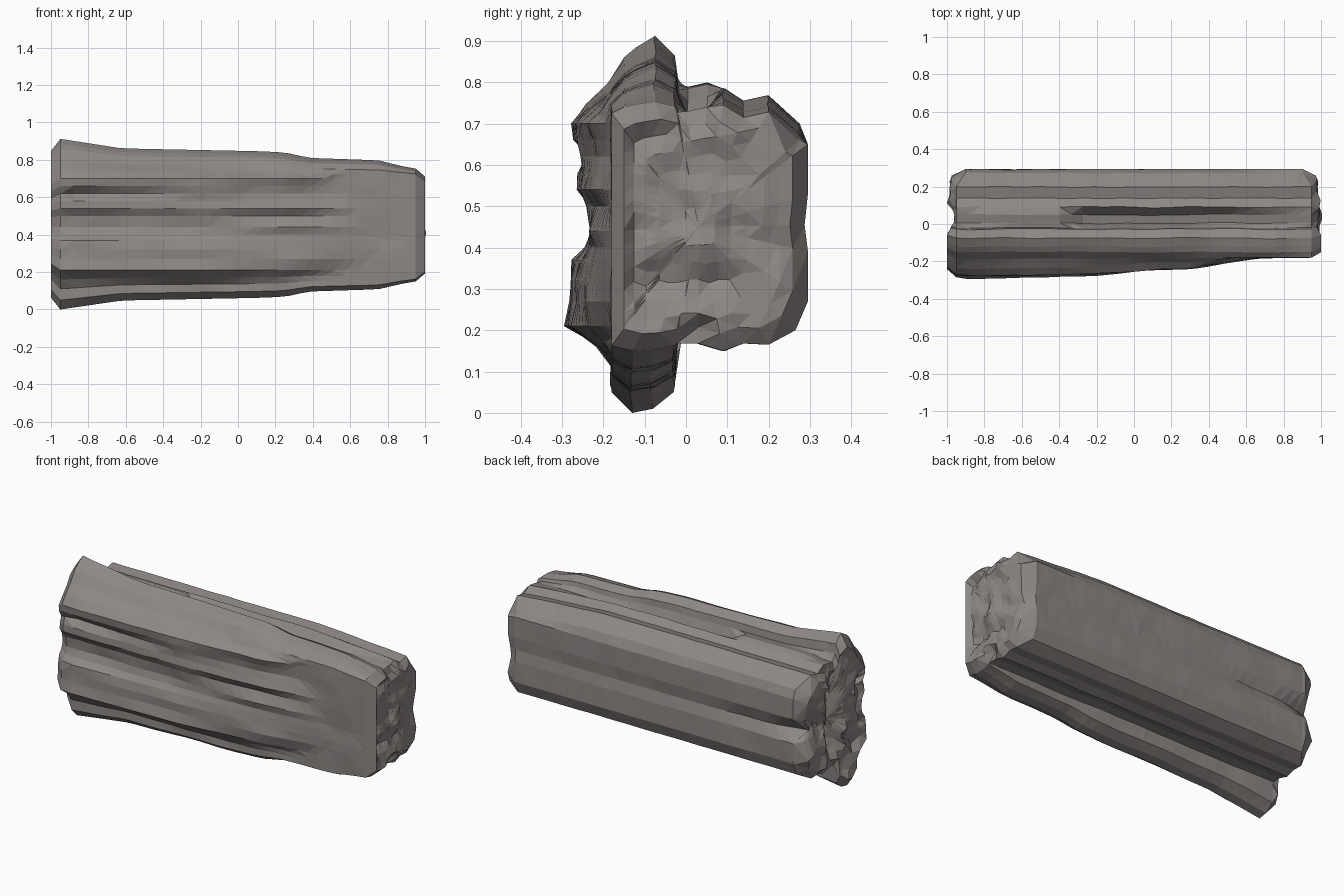
import bpy
import bmesh
from mathutils import Vector, noise

if "Cube" in bpy.data.objects:
    bpy.data.objects.remove(bpy.data.objects["Cube"])


def ramp(x, keys):
    """Piecewise linear value at x."""
    if x <= keys[0][0]:
        return keys[0][1]
    for (a, va), (b, vb) in zip(keys, keys[1:]):
        if x <= b:
            return va + (vb - va) * (x - a) / (b - a)
    return keys[-1][1]


# Front face ridges: height, depth at left, middle and right, x where it fades out
RIDGES = [
    (.11, -.18, -.18, -.18, .80),
    (.16, -.21, -.225, -.19, .50),
    (.21, -.295, -.275, -.225, .56),
    (.27, -.285, -.265, -.24, .70),
    (.32, -.28, -.27, -.23, .75),
    (.37, -.28, -.25, -.225, .74),
    (.40, -.245, -.235, -.22, .70),
    (.44, -.225, -.23, -.235, .68),
    (.50, -.23, -.24, -.205, .60),
    (.54, -.265, -.255, -.235, .64),
    (.58, -.265, -.25, -.22, .60),
    (.62, -.23, -.255, -.205, .50),
    (.66, -.27, -.262, -.215, .50),
    (.70, -.275, -.265, -.235, .52),
    (.75, -.24, -.225, -.20, .60),
    (.80, -.19, -.185, -.18, .80),
]
# Rest of the cross-section, from the front slab's crest round the back
CREST = [(-.15, .86), (-.12, .885), (-.075, .912), (-.027, .865), (-.02, .81)]
SHOULDER = [(.09, .785), (.14, .755), (.20, .768), (.275, .70),
            (.295, .65), (.295, .53)]
FOOT = [(.295, .39), (.295, .27), (.265, .20), (.20, .165), (.14, .168),
        (.09, .15), (.03, .168), (-.022, .168)]
KEEL = [(-.03, .05), (-.08, .01), (-.13, .0), (-.18, .05)]
# How far crest and keel stand out along the length
FLARE = [(-.95, 1), (-.62, .76), (.1, .69), (.25, .66), (.38, .52),
         (.75, .46), (.87, .32), (.95, .25)]
# Floor of the trough between the slabs, and depth of the seam along the back
TROUGH = [(-.9, .77), (-.8, .79), (-.38, .785), (-.28, .72), (.3, .715), (.8, .73)]
SEAM = [(-.95, .22), (-.75, .265), (-.3, .28), (.9, .287)]
# Drop of the rear shoulder towards the right end
DROOP = [(.4, 0), (.85, .03), (.95, .04)]


def section(x):
    """Cross-section as (y, z) points at a place along the length."""
    flare = ramp(x, FLARE)

    def squash(z):
        if z > .7:
            return .7 + (z - .7) * flare
        return .2 - (.2 - z) * flare if z < .2 else z

    pts = []
    for z, left, mid, right, end in RIDGES:
        # grooves start just inside the left rim
        y = ramp(x, [(-.95, (left + mid) / 2), (-.89, left), (-.2, mid),
                     (.3, right), (end, -.18)])
        pts.append((y, squash(z)))
    pts += [(y, squash(z)) for y, z in CREST]
    floor = ramp(x, TROUGH)
    pts += [(.005, floor), (.05, floor + .01)]
    droop = ramp(x, DROOP)
    pts += [(y, z - droop) if z > .68 else (y, z) for y, z in SHOULDER]
    pts += [(ramp(x, SEAM), .455)] + FOOT
    pts += [(y, squash(z)) for y, z in KEEL]
    return pts


def bump(v, centre, width):
    return max(0, 1 - abs(v - centre) / width)


def end_x(side, y, z):
    """Broken end surface at a point of the end face."""
    rough = noise.noise(Vector((side * 3, y * 11, z * 11)))
    x = .98 - .2 * max(0, y - .17) + .035 * rough
    if side < 0:
        seam = .05 * bump(z, .44, .09) if y > 0 else 0
        x -= max(.06 * bump(y, .03, .08), seam)
    return side * x


def end_rings(side):
    """Rings that close one end with a bevel and a broken face."""
    rim = section(side * .95)
    rings = [[(side * (.90 if y > .22 else .95), y, z) for y, z in rim]]
    for scale in (.86, .74, .6, .45, .3, .15):
        ring = []
        for y, z in rim:
            py, pz = .03 + (y - .03) * scale, .45 + (z - .45) * scale
            x = end_x(side, py, pz)
            if scale > .8 and py < .05:
                x = side * (1 - .05 * bump(py, .03, .08))
            ring.append((x, py, pz))
        rings.append(ring)
    return rings


# Loft the body along x and close both ends
STATIONS = 30
rings = end_rings(-1)[::-1]
for i in range(STATIONS):
    x = -.88 + 1.76 * i / (STATIONS - 1)
    ring = []
    for y, z in section(x):
        wave = .008 * noise.noise(Vector((x * 5, y * 9, z * 9)))
        ring.append((x, y - abs(wave) if y > .1 else y + wave, z))
    rings.append(ring)
rings += end_rings(1)

bm = bmesh.new()
loops = [[bm.verts.new(p) for p in ring] for ring in rings]
n = len(loops[0])
for a, b in zip(loops, loops[1:]):
    for i in range(n):
        j = (i + 1) % n
        bm.faces.new((a[i], a[j], b[j], b[i]))
for loop, side in ((loops[0], -1), (loops[-1], 1)):
    hub = bm.verts.new((end_x(side, .03, .45), .03, .45))
    for i in range(n):
        bm.faces.new((hub, loop[i], loop[(i + 1) % n]))
bmesh.ops.triangulate(bm, faces=bm.faces[:])
bmesh.ops.recalc_face_normals(bm, faces=bm.faces[:])

mesh = bpy.data.meshes.new("rock_slab")
bm.to_mesh(mesh)
bm.free()
rock = bpy.data.objects.new("rock_slab", mesh)
bpy.context.collection.objects.link(rock)

# Warm grey stone
stone = bpy.data.materials.new("warm_grey_stone")
stone.use_nodes = True
colour = (.27, .245, .235, 1)
stone.diffuse_color = colour
stone.node_tree.nodes["Principled BSDF"].inputs["Base Color"].default_value = colour
mesh.materials.append(stone)
